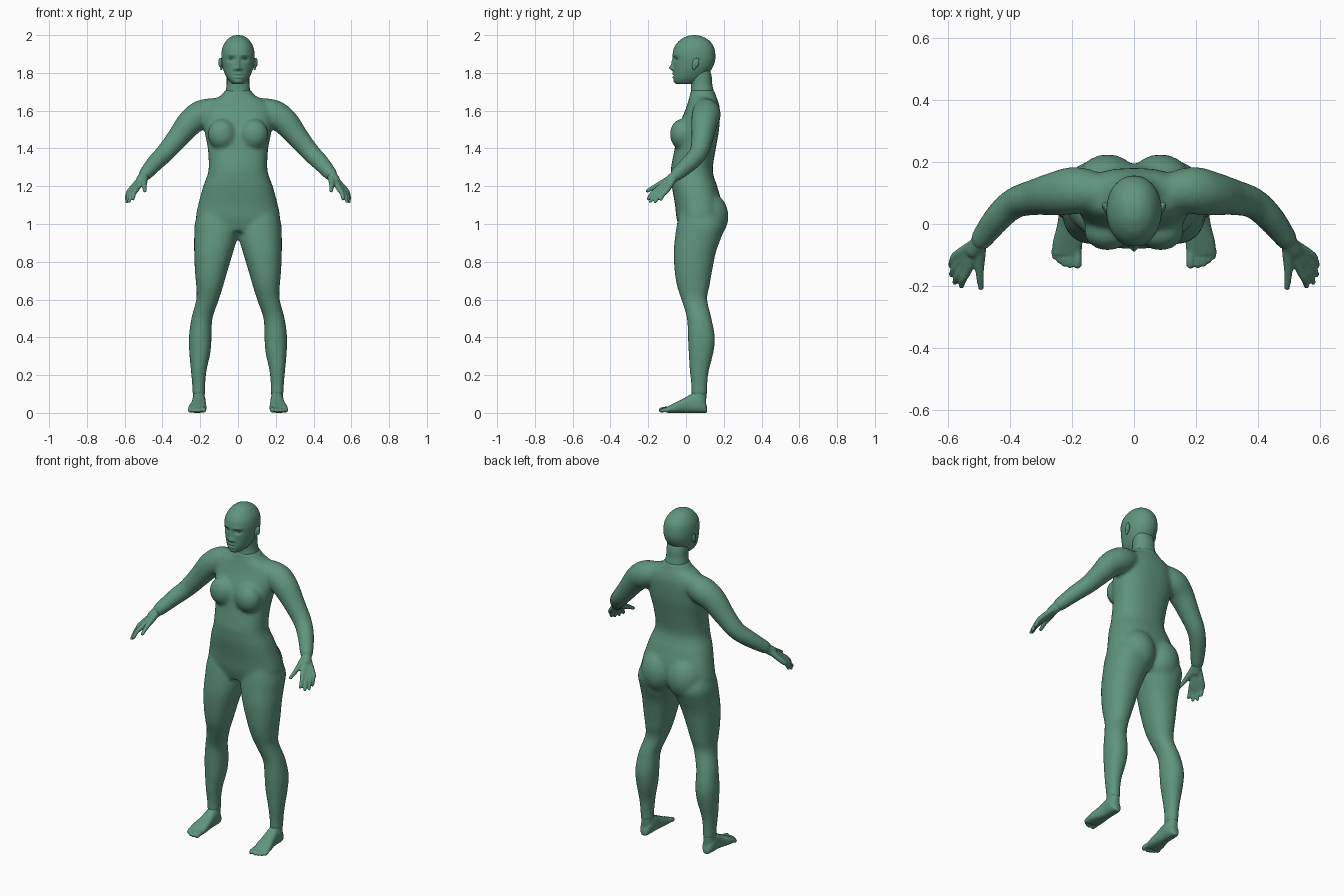
import bpy, bmesh, math
from mathutils import Vector, Matrix

skin = bpy.data.materials.new("green")
skin.diffuse_color = (0.115, 0.30, 0.205, 1)


def spline(rows, steps):
    """Catmull-Rom interpolation of rows of numbers"""
    out = []
    for i in range(len(rows) - 1):
        p = [rows[max(i - 1, 0)], rows[i], rows[i + 1], rows[min(i + 2, len(rows) - 1)]]
        for k in range(steps):
            t = k / steps
            out.append([0.5 * (2 * b + (c - a) * t + (2 * a - 5 * b + 4 * c - d) * t * t
                               + (3 * b - a - 3 * c + d) * t ** 3) for a, b, c, d in zip(*p)])
    return out + [list(rows[-1])]


def skin_rings(bm, rings):
    vs = [[bm.verts.new(p) for p in r] for r in rings]
    n = len(vs[0])
    for a, b in zip(vs, vs[1:]):
        for i in range(n):
            bm.faces.new((a[i], a[(i + 1) % n], b[(i + 1) % n], b[i]))
    bm.faces.new(vs[0][::-1])
    bm.faces.new(vs[-1])


def oval(n, e):
    for i in range(n):
        c, s = math.cos(2 * math.pi * i / n), math.sin(2 * math.pi * i / n)
        yield math.copysign(abs(c) ** (2 / e), c), math.copysign(abs(s) ** (2 / e), s)


def slices(bm, rows, s=1, n=40, e=2.2, steps=5):
    """Loft of level slices: z, centre x, half width, front y, back y"""
    skin_rings(bm, [[(s * (cx + w * u), (f + b) / 2 + (b - f) / 2 * v, z) for u, v in oval(n, e)]
                    for z, cx, w, f, b in spline(rows, steps)])


def ball(bm, c, r, s=1, tilt=0):
    m = Matrix.Translation((s * c[0], c[1], c[2])) @ Matrix.Rotation(tilt, 4, 'X') @ Matrix.Diagonal((*r, 1))
    bmesh.ops.create_uvsphere(bm, u_segments=24, v_segments=14, radius=1, matrix=m)


def tube(bm, rows, s=1, n=20, steps=5):
    """Round limb along x, y, z, radius with rounded tip"""
    pts = spline(rows, steps)
    rings = []
    for i, p in enumerate(pts):
        d = Vector(pts[min(i + 1, len(pts) - 1)][:3]) - Vector(pts[max(i - 1, 0)][:3])
        q = d.to_track_quat('Z', 'Y')
        ring = [Vector(p[:3]) + q @ Vector((u * p[3], v * p[3], 0)) for u, v in oval(n, 2)]
        rings.append([(s * a.x, a.y, a.z) for a in ring])
    skin_rings(bm, rings)
    ball(bm, rows[-1][:3], [rows[-1][3] * 0.97] * 3, s)


def finish(bm, name, voxel=0, smooth=0):
    bmesh.ops.recalc_face_normals(bm, faces=bm.faces)
    for f in bm.faces:
        f.smooth = True
    me = bpy.data.meshes.new(name)
    bm.to_mesh(me)
    bm.free()
    me.materials.append(skin)
    ob = bpy.data.objects.new(name, me)
    bpy.context.collection.objects.link(ob)
    if voxel:
        r = ob.modifiers.new("fuse", 'REMESH')
        r.mode, r.voxel_size, r.use_smooth_shade = 'VOXEL', voxel, True
    if smooth:
        m = ob.modifiers.new("soften", 'SMOOTH')
        m.factor, m.iterations = 0.5, smooth
    return ob


# Body: torso, bust, seat, legs and arms fused into one skin
bm = bmesh.new()
slices(bm, [(1.71, 0, .068, .025, .15), (1.68, 0, .09, .02, .158), (1.65, 0, .145, .012, .17),
            (1.6, 0, .178, -.005, .18), (1.5, 0, .178, -.045, .175), (1.4, 0, .16, -.06, .158),
            (1.3, 0, .155, -.079, .142), (1.25, 0, .165, -.079, .148), (1.2, 0, .184, -.075, .165),
            (1.1, 0, .211, -.058, .192), (1.03, 0, .222, -.05, .19), (.96, 0, .2, -.03, .15)], e=2.35)
for s in (-1, 1):
    ball(bm, (.085, -.025, 1.475), (.075, .06, .08), s)
    ball(bm, (.085, .115, 1.04), (.11, .11, .13), s)
    slices(bm, [(1.08, .115, .09, -.03, .17), (1.0, .116, .113, -.048, .205), (.93, .118, .114, -.058, .187),
                (.85, .129, .103, -.065, .158), (.75, .142, .086, -.06, .138), (.67, .15, .071, -.047, .124),
                (.6, .161, .06, -.024, .112), (.5, .191, .056, .005, .135), (.4, .2, .06, .01, .153),
                (.32, .202, .056, .014, .145), (.22, .208, .041, .02, .121), (.14, .208, .034, .028, .112),
                (.09, .207, .035, .028, .112)], s)
    tube(bm, [(.1, .1, 1.61, .06), (.185, .108, 1.583, .076), (.25, .098, 1.54, .071),
              (.32, .086, 1.455, .058), (.385, .067, 1.378, .05), (.44, .018, 1.322, .045),
              (.492, -.05, 1.262, .036)], s, n=28)
finish(bm, "body", .011, 5)

# Head: lofted skull with features pushed into the face
bm = bmesh.new()
slices(bm, [(2.0, 0, .004, .038, .05), (1.995, 0, .03, .008, .078), (1.975, 0, .058, -.03, .118),
            (1.94, 0, .08, -.06, .146), (1.9, 0, .088, -.07, .155), (1.86, 0, .087, -.067, .153),
            (1.82, 0, .079, -.066, .136), (1.78, 0, .063, -.066, .105), (1.755, 0, .045, -.062, .08),
            (1.74, 0, .028, -.048, .05)], n=128, e=2.1, steps=8)
bumps = [(0, 1.826, .013, .014, -.02), (0, 1.852, .009, .024, -.01), (.016, 1.82, .009, .009, -.008),
         (.035, 1.873, .019, .012, .012), (.036, 1.896, .024, .008, -.004), (0, 1.795, .02, .007, -.007),
         (0, 1.786, .024, .0035, .005), (0, 1.777, .018, .006, -.006), (0, 1.75, .02, .01, -.004)]
for v in bm.verts:
    if v.co.y < .0:
        x, z = abs(v.co.x), v.co.z
        v.co.y += sum(d * math.exp(-((x - a) / p) ** 2 - ((z - b) / q) ** 2) for a, b, p, q, d in bumps)
finish(bm, "head")

# Eyes and ears
bm = bmesh.new()
for s in (-1, 1):
    ball(bm, (.035, -.037, 1.873), (.015, .014, .011), s)
finish(bm, "eyes")
bm = bmesh.new()
for s in (-1, 1):
    ball(bm, (.088, .05, 1.85), (.008, .018, .03), s, -.2)
    ball(bm, (.096, .058, 1.855), (.008, .012, .026), s, -.2)
    ball(bm, (.088, .042, 1.824), (.007, .008, .01), s)
finish(bm, "ears", .004, 2)

# Neck and its raised collar
bm = bmesh.new()
slices(bm, [(1.66, 0, .075, .03, .15), (1.7, 0, .066, .026, .147), (1.74, 0, .06, .026, .139),
            (1.78, 0, .06, .02, .136), (1.82, 0, .06, .02, .125)])
finish(bm, "neck")

# Hands: palm bones, fingers and thumb fused
bm = bmesh.new()
wrist = (.493, -.052, 1.26)
fingers = [((.535, -.147, 1.187), (.556, -.2, 1.133)), ((.548, -.134, 1.18), (.577, -.188, 1.119)),
           ((.56, -.118, 1.178), (.588, -.163, 1.118)), ((.569, -.099, 1.181), (.59, -.133, 1.13))]
for s in (-1, 1):
    tube(bm, [(.475, -.03, 1.28, .025), (*wrist, .028), (.515, -.085, 1.23, .027)], s)
    for k, tip in fingers:
        mid = [(a + b) / 2 + o for a, b, o in zip(k, tip, (.004, -.003, .004))]
        tube(bm, [(*wrist, .018), (*k, .0145), (*mid, .012), (*tip, .009)], s)
    tube(bm, [(*wrist, .02), (.497, -.11, 1.225, .018), (.497, -.16, 1.2, .013), (.493, -.205, 1.175, .0095)], s)
finish(bm, "hands", .005, 3)

# Feet: flat-soled loft, ankle and toes fused
bm = bmesh.new()
sole = [(.112, .207, .012, .03), (.1, .207, .027, .065), (.07, .207, .036, .1), (.03, .207, .036, .1),
        (-.01, .209, .04, .078), (-.06, .214, .048, .053), (-.1, .216, .046, .033)]
toes = [(.182, -.131, .014), (.206, -.133, .0105), (.224, -.128, .0105), (.24, -.118, .01), (.255, -.105, .01)]
for s in (-1, 1):
    skin_rings(bm, [[(s * (cx + w * u), y, h / 2 + h / 2 * v) for u, v in oval(28, 2.5)]
                    for y, cx, w, h in spline(sole, 5)])
    slices(bm, [(.03, .207, .028, .04, .105), (.09, .207, .031, .03, .108), (.14, .207, .028, .036, .106)], s)
    for x, y, r in toes:
        tube(bm, [(x * .8 + .043, -.06, .024, r), (x, y + .025, .02, r), (x, y, r + .001, r)], s)
finish(bm, "feet", .005, 3)
